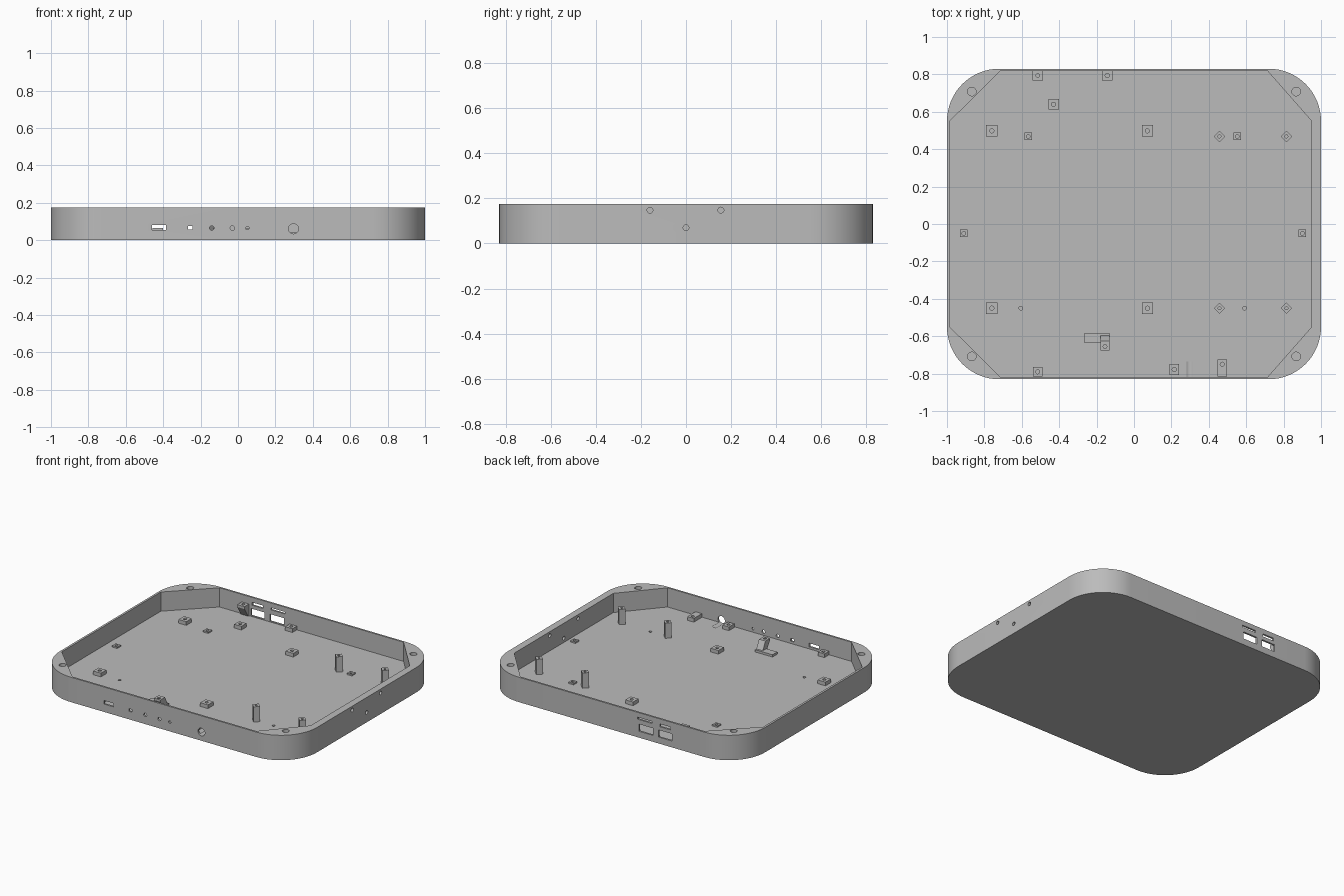
import bpy, bmesh, math
from mathutils import Matrix, Vector

cube = bpy.data.objects.get("Cube")
if cube:
    bpy.data.objects.remove(cube, do_unlink=True)

grey = bpy.data.materials.new("plain_grey")
grey.use_nodes = True
color = (0.5, 0.5, 0.5, 1)
grey.diffuse_color = color
grey.node_tree.nodes["Principled BSDF"].inputs["Base Color"].default_value = color

FLOOR, TOP = 0.04, 0.175
SINK = FLOOR - 0.005


def box(bm, x0, x1, y0, y1, z0, z1):
    m = Matrix.Translation(((x0 + x1) / 2, (y0 + y1) / 2, (z0 + z1) / 2))
    bmesh.ops.create_cube(bm, size=1, matrix=m @ Matrix.Diagonal((x1 - x0, y1 - y0, z1 - z0, 1)))


def rod(bm, start, end, r, sides=24):
    a, b = Vector(start), Vector(end)
    m = Matrix.Translation((a + b) / 2) @ (b - a).to_track_quat('Z', 'Y').to_matrix().to_4x4()
    bmesh.ops.create_cone(bm, cap_ends=True, segments=sides, radius1=r, radius2=r,
                          depth=(b - a).length, matrix=m)


def prism(bm, points, offset):
    face = bm.faces.new([bm.verts.new(p) for p in points])
    out = bmesh.ops.extrude_face_region(bm, geom=[face])
    moved = [g for g in out["geom"] if isinstance(g, bmesh.types.BMVert)]
    bmesh.ops.translate(bm, verts=moved, vec=offset)


def make(name, bm):
    bmesh.ops.recalc_face_normals(bm, faces=bm.faces)
    mesh = bpy.data.meshes.new(name)
    bm.to_mesh(mesh)
    bm.free()
    mesh.materials.append(grey)
    ob = bpy.data.objects.new(name, mesh)
    bpy.context.collection.objects.link(ob)
    return ob


def select(ob):
    bpy.ops.object.select_all(action='DESELECT')
    ob.select_set(True)
    bpy.context.view_layer.objects.active = ob


def cut(ob, bm):
    cutter = make("cutter", bm)
    cutter.hide_render = True
    mod = ob.modifiers.new("cut", 'BOOLEAN')
    mod.operation, mod.solver, mod.object = 'DIFFERENCE', 'EXACT', cutter
    select(ob)
    bpy.ops.object.modifier_apply(modifier=mod.name)
    bpy.data.objects.remove(cutter, do_unlink=True)


def smooth(ob):
    select(ob)
    bpy.ops.object.shade_smooth_by_angle(angle=math.radians(30))


# Tray: rounded block with an eight-sided pocket
R, STEPS = 0.28, 16
outline = []
for i, (sx, sy) in enumerate([(1, 1), (-1, 1), (-1, -1), (1, -1)]):
    for k in range(STEPS + 1):
        a = math.pi / 2 * (i + k / STEPS)
        outline.append((sx * (1 - R) + R * math.cos(a), sy * (0.83 - R) + R * math.sin(a), 0))
bm = bmesh.new()
prism(bm, outline, (0, 0, TOP))
tray = make("tray", bm)

bm = bmesh.new()
pocket = [(0.95, 0.55), (0.715, 0.817), (-0.715, 0.817), (-0.985, 0.55)]
pocket += [(x, -y) for x, y in reversed(pocket)]
prism(bm, [(x, y, FLOOR) for x, y in pocket], (0, 0, 0.3))
cut(tray, bm)

# Openings in the walls, corner screw holes and floor holes
bm = bmesh.new()
for x, z, r in [(-0.14, 0.065, 0.012), (-0.03, 0.065, 0.012), (0.05, 0.065, 0.009)]:
    rod(bm, (x, -0.9, z), (x, -0.78, z), r)
rod(bm, (0.297, -0.9, 0.061), (0.297, -0.735, 0.061), 0.027)
box(bm, -0.46, -0.385, -0.9, -0.8, 0.055, 0.08)
box(bm, -0.268, -0.242, -0.9, -0.8, 0.056, 0.075)
for x, z, w, h in [(-0.27, 0.07, 0.11, 0.05), (-0.42, 0.07, 0.105, 0.05),
                   (-0.26, 0.134, 0.11, 0.014), (-0.42, 0.13, 0.085, 0.02)]:
    box(bm, x - w / 2, x + w / 2, 0.8, 0.9, z - h / 2, z + h / 2)
for y, z in [(-0.16, 0.148), (0.155, 0.148), (0, 0.07)]:
    rod(bm, (0.9, y, z), (1.1, y, z), 0.013)
for sx in (-1, 1):
    for sy in (-1, 1):
        rod(bm, (sx * 0.867, sy * 0.708, 0.06), (sx * 0.867, sy * 0.708, 0.3), 0.023)
for x in (-0.605, 0.592):
    rod(bm, (x, -0.45, 0.02), (x, -0.45, 0.1), 0.01)
cut(tray, bm)
smooth(tray)

# Low standoff pads: x0, x1, y0, y1 from centre, width and depth
pads = [(x, y, 0.06, 0.06) for x in (-0.76, 0.072) for y in (0.498, -0.45)]
pads += [(-0.43, 0.64, 0.056, 0.056), (-0.143, 0.794, 0.056, 0.052),
         (-0.515, -0.79, 0.05, 0.052), (0.215, -0.778, 0.05, 0.06), (0.472, -0.77, 0.05, 0.09)]
body, holes = bmesh.new(), bmesh.new()
for x, y, w, d in pads:
    box(body, x - w / 2, x + w / 2, y - d / 2, y + d / 2, SINK, 0.066)
    hy = -0.75 if x > 0.4 else y
    rod(holes, (x, hy, 0.042), (x, hy, 0.1), 0.011)
standoffs = make("standoff_pads", body)
cut(standoffs, holes)
smooth(standoffs)

# Thin locating pads on the floor
body, holes = bmesh.new(), bmesh.new()
for x, y in [(-0.91, -0.05), (0.9, -0.05), (-0.565, 0.468), (0.552, 0.468)]:
    box(body, x - 0.02, x + 0.02, y - 0.02, y + 0.02, SINK, 0.05)
    rod(holes, (x, y, 0.041), (x, y, 0.1), 0.01)
locators = make("locating_pads", body)
cut(locators, holes)
smooth(locators)

# Tall diamond posts
body, holes = bmesh.new(), bmesh.new()
for x in (0.457, 0.815):
    for y in (0.468, -0.45):
        rod(body, (x, y, SINK), (x, y, 0.147), 0.03, 4)
        rod(holes, (x, y, 0.09), (x, y, 0.2), 0.008)
posts = make("tall_posts", body)
cut(posts, holes)
smooth(posts)

# Wedge bracket on the back wall
body, holes = bmesh.new(), bmesh.new()
side = [(0.822, SINK), (0.822, 0.122), (0.767, 0.122), (0.767, 0.105), (0.81, SINK)]
prism(body, [(-0.543, y, z) for y, z in side], (0.056, 0, 0))
rod(holes, (-0.515, 0.794, 0.1), (-0.515, 0.794, 0.2), 0.01)
wall_bracket = make("wall_bracket", body)
cut(wall_bracket, holes)
smooth(wall_bracket)

# Leaning bracket standing on a low foot
body, holes = bmesh.new(), bmesh.new()
side = [(-0.585, SINK), (-0.605, 0.113), (-0.675, 0.113), (-0.675, 0.1), (-0.632, SINK)]
side[1] = (-0.625, 0.113)
prism(body, [(-0.18, y, z) for y, z in side], (0.05, 0, 0))
rod(holes, (-0.155, -0.655, 0.098), (-0.155, -0.655, 0.2), 0.01)
floor_bracket = make("floor_bracket", body)
cut(floor_bracket, holes)
smooth(floor_bracket)
bm = bmesh.new()
box(bm, -0.265, -0.13, -0.635, -0.582, SINK, 0.056)
make("bracket_foot", bm)
